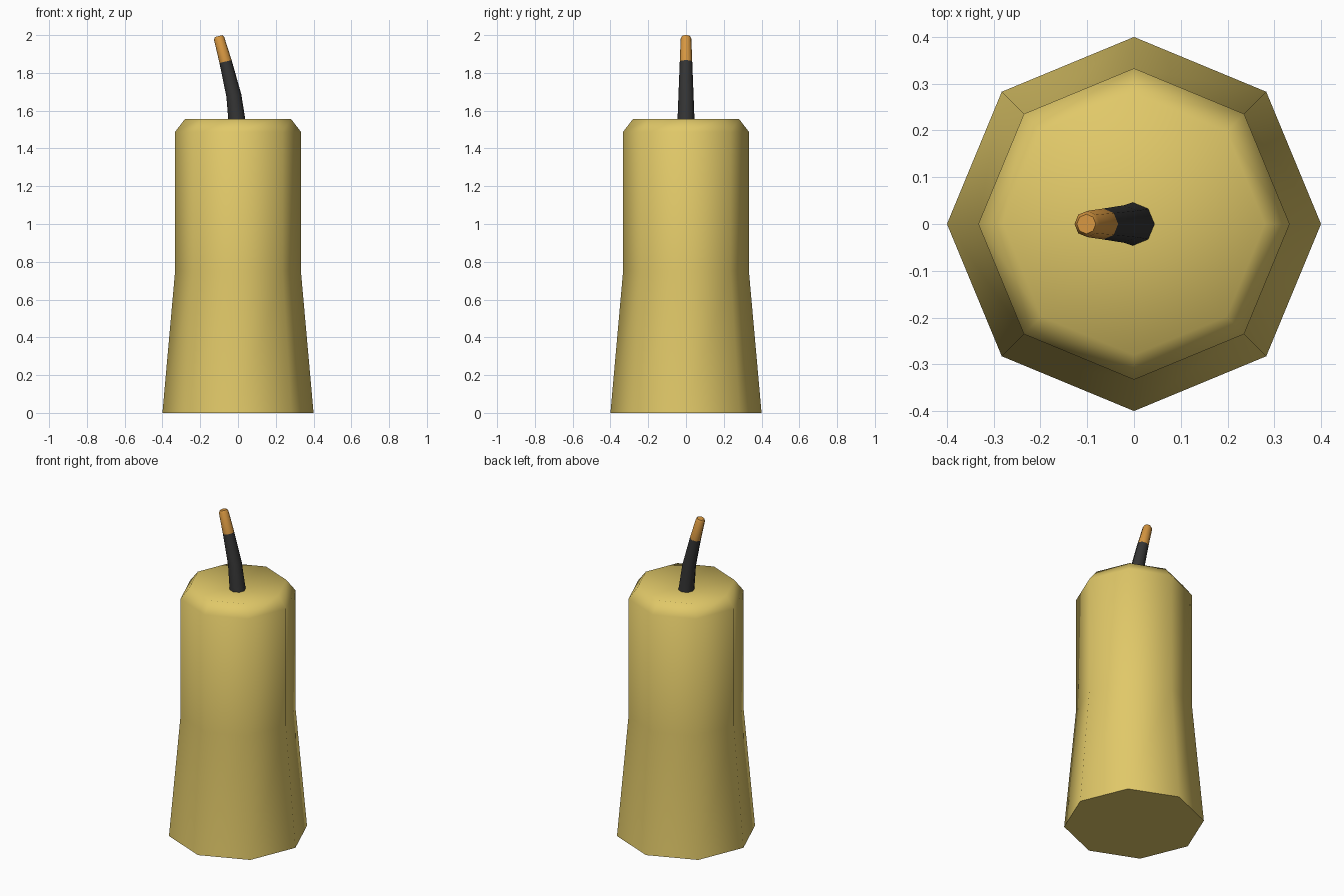
import bpy, bmesh, math

if "Cube" in bpy.data.objects:
    bpy.data.objects.remove(bpy.data.objects["Cube"])

SIDES = 8

def material(name, rgb):
    m = bpy.data.materials.new(name)
    m.diffuse_color = (*rgb, 1.0)
    m.use_nodes = True
    m.node_tree.nodes["Principled BSDF"].inputs["Base Color"].default_value = m.diffuse_color
    return m

def ring(bm, x, z, r, tilt=0.0):
    """Octagon centred at (x, 0, z), tilted about the y axis."""
    out = []
    for i in range(SIDES):
        a = 2 * math.pi * i / SIDES
        dx, dy = r * math.cos(a), r * math.sin(a)
        out.append(bm.verts.new((x + dx * math.cos(tilt), dy, z + dx * math.sin(tilt))))
    return out

def bridge(bm, lower, upper, mat=0):
    for i in range(SIDES):
        j = (i + 1) % SIDES
        f = bm.faces.new((lower[i], lower[j], upper[j], upper[i]))
        f.material_index = mat
        f.smooth = True

def finish(bm, name, mats):
    bmesh.ops.recalc_face_normals(bm, faces=bm.faces)
    me = bpy.data.meshes.new(name)
    bm.to_mesh(me)
    bm.free()
    for m in mats:
        me.materials.append(m)
    ob = bpy.data.objects.new(name, me)
    bpy.context.collection.objects.link(ob)

wax = material("yellow wax", (0.75, 0.58, 0.14))
char = material("charred black", (0.035, 0.035, 0.035))
ember = material("ember orange", (0.68, 0.31, 0.053))

# Candle body: flared base, chamfered shoulder, shallow dished top
bm = bmesh.new()
rings = [ring(bm, 0, z, r) for z, r in ((0, 0.4), (0.75, 0.333), (1.488, 0.333), (1.557, 0.28))]
for lo, hi in zip(rings, rings[1:]):
    bridge(bm, lo, hi)
base = bm.faces.new(rings[0][::-1])
for e in base.edges:
    e.smooth = False
dip = bm.verts.new((0, 0, 1.515))
for i in range(SIDES):
    bm.faces.new((rings[-1][i], rings[-1][(i + 1) % SIDES], dip)).smooth = True
finish(bm, "candle_body", [wax])

# Wick: bent tapering rod, glowing above the third ring
bm = bmesh.new()
path = ((0.0, 1.50, 0.047, 0.05), (-0.022, 1.68, 0.040, 0.18),
        (-0.066, 1.86, 0.033, 0.24), (-0.100, 1.983, 0.028, 0.24),
        (-0.102, 1.995, 0.021, 0.24))
rings = [ring(bm, *p) for p in path]
for k in range(len(rings) - 1):
    bridge(bm, rings[k], rings[k + 1], 1 if k >= 2 else 0)
bm.faces.new(rings[0][::-1])
tip = bm.faces.new(rings[-1])
tip.material_index = 1
for e in tip.edges:
    e.smooth = False
finish(bm, "wick", [char, ember])
